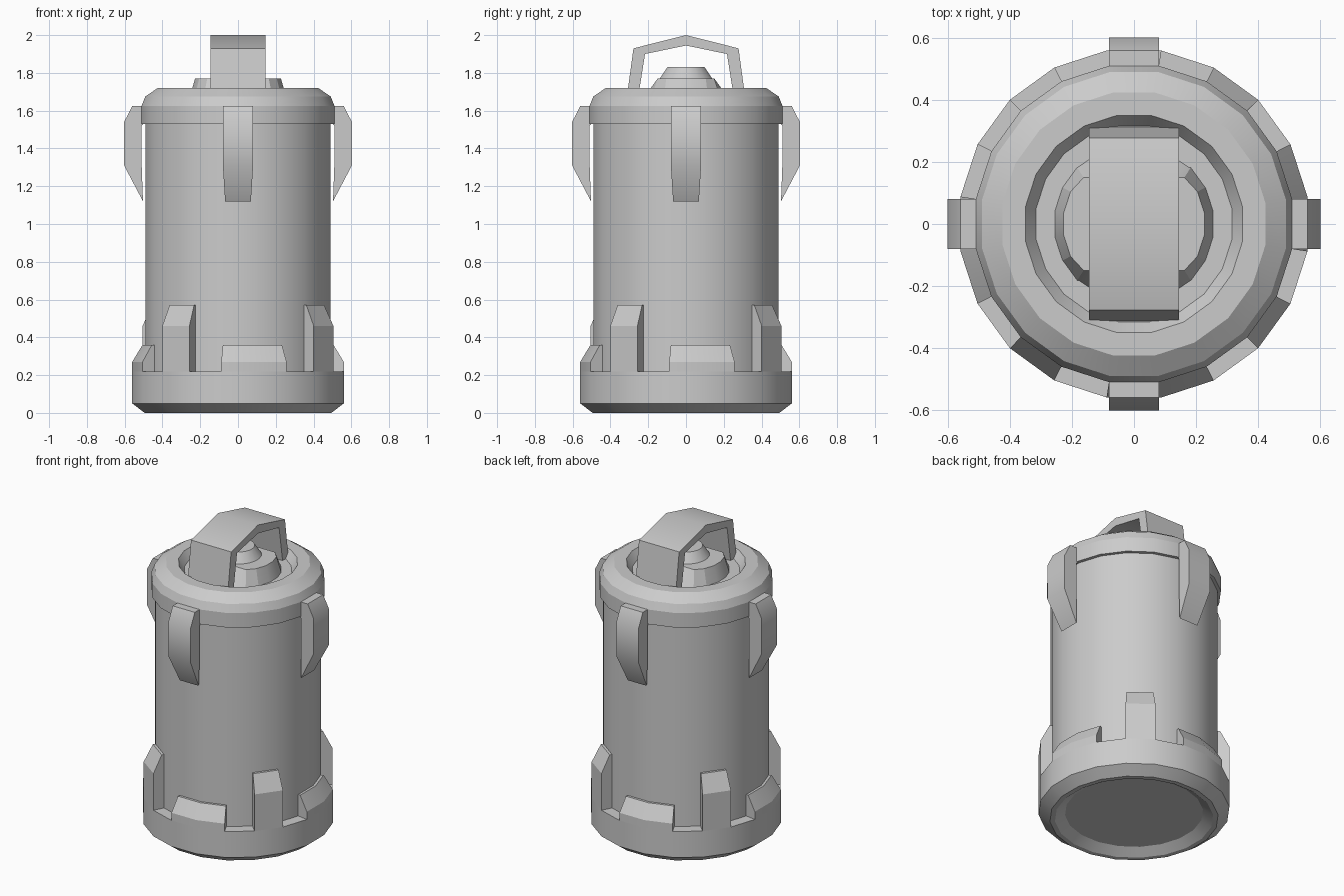
import bpy, bmesh
from math import radians, cos, sin, pi
from mathutils import Matrix

if "Cube" in bpy.data.objects:
    bpy.data.objects.remove(bpy.data.objects["Cube"])

SIDES = 20
STEP = 18  # degrees per side; corners sit at 9 + 18k


def finish(name, bm, angle):
    bmesh.ops.recalc_face_normals(bm, faces=bm.faces)
    me = bpy.data.meshes.new(name)
    bm.to_mesh(me)
    bm.free()
    ob = bpy.data.objects.new(name, me)
    bpy.context.collection.objects.link(ob)
    bpy.ops.object.select_all(action='DESELECT')
    ob.select_set(True)
    bpy.context.view_layer.objects.active = ob
    bpy.ops.object.shade_smooth_by_angle(angle=radians(angle))
    return ob


def sweep(name, profile, start=9, count=SIDES, angle=20, clamp_y=None):
    """Revolve an (r, z) profile over count sides and cap its ends."""
    full = count == SIDES
    bm = bmesh.new()
    cols = []
    for i in range(count if full else count + 1):
        a = radians(start + STEP * i)
        col = []
        for j, (r, z) in enumerate(profile):
            y = r * sin(a)
            if clamp_y:
                y = max(-clamp_y[j], min(clamp_y[j], y))
            col.append(bm.verts.new((r * cos(a), y, z)))
        cols.append(col)
    for i in range(count):
        p, q = cols[i], cols[(i + 1) % len(cols)]
        for j in range(len(profile) - 1):
            bm.faces.new((p[j], q[j], q[j + 1], p[j + 1]))
    if full:
        bm.faces.new([c[0] for c in cols])
        bm.faces.new([c[-1] for c in cols])
    else:
        bm.faces.new(cols[0])
        bm.faces.new(cols[-1])
        bm.faces.new((cols[0][0], cols[0][-1], cols[1][-1], cols[1][0])) if count == 1 else None
    return finish(name, bm, angle)


def strip(name, points, half_widths, angle, turn=0):
    """Closed (y, z) outline extruded to both sides in x, turned about z."""
    bm = bmesh.new()
    sides = [[bm.verts.new((s * w, y, z)) for (y, z), w in zip(points, half_widths)]
             for s in (-1, 1)]
    n = len(points)
    for k in range(n):
        m = (k + 1) % n
        bm.faces.new((sides[0][k], sides[0][m], sides[1][m], sides[1][k]))
    for s in sides:
        bm.faces.new(s)
    bmesh.ops.transform(bm, matrix=Matrix.Rotation(turn, 4, 'Z'), verts=bm.verts)
    return finish(name, bm, angle)


# Base with recessed underside, main body and top cap with a dished centre
sweep("base", [(.41, .04), (.47, 0), (.5, 0), (.567, .05), (.567, .22), (.48, .22)])
sweep("body", [(.496, .2), (.496, 1.55)])
sweep("top_cap", [(.48, 1.53), (.517, 1.53), (.517, 1.625), (.497, 1.675),
                  (.43, 1.72), (.355, 1.72), (.32, 1.67)])

# Low and tall tabs on the base, and curved clips under the cap
clip = [(-.49, 1.625), (-.56, 1.625), (-.603, 1.54), (-.603, 1.31),
        (-.503, 1.12), (-.51, 1.31), (-.51, 1.52), (-.49, 1.54)]
clip_w = [.08, .08, .08, .08, .068, .08, .08, .08]
for q in range(4):
    sweep(f"low_tab_{q}", [(.567, .22), (.567, .27), (.512, .36), (.485, .36), (.485, .22)],
          261 + 90 * q, 2)
    sweep(f"tall_tab_{q}", [(.567, .22), (.567, .46), (.512, .57), (.485, .57), (.485, .22)],
          315 + 90 * q, 1)
    strip(f"clip_{q}", clip, clip_w, 40, q * pi / 2)

# Knob in the dish, flattened front and back, with a small cone on top
sweep("knob_base", [(.262, 1.66), (.23, 1.77)], clamp_y=(.23, .15))
sweep("knob_top", [(.14, 1.76), (.14, 1.77), (.1, 1.83)])

# Carry handle
outer = [(-.315, 1.66), (-.278, 1.93), (0, 2.0), (.278, 1.93), (.315, 1.66)]
inner = [(.255, 1.66), (.217, 1.9), (0, 1.945), (-.217, 1.9), (-.255, 1.66)]
strip("handle", outer + inner, [.145] * 10, 32)
